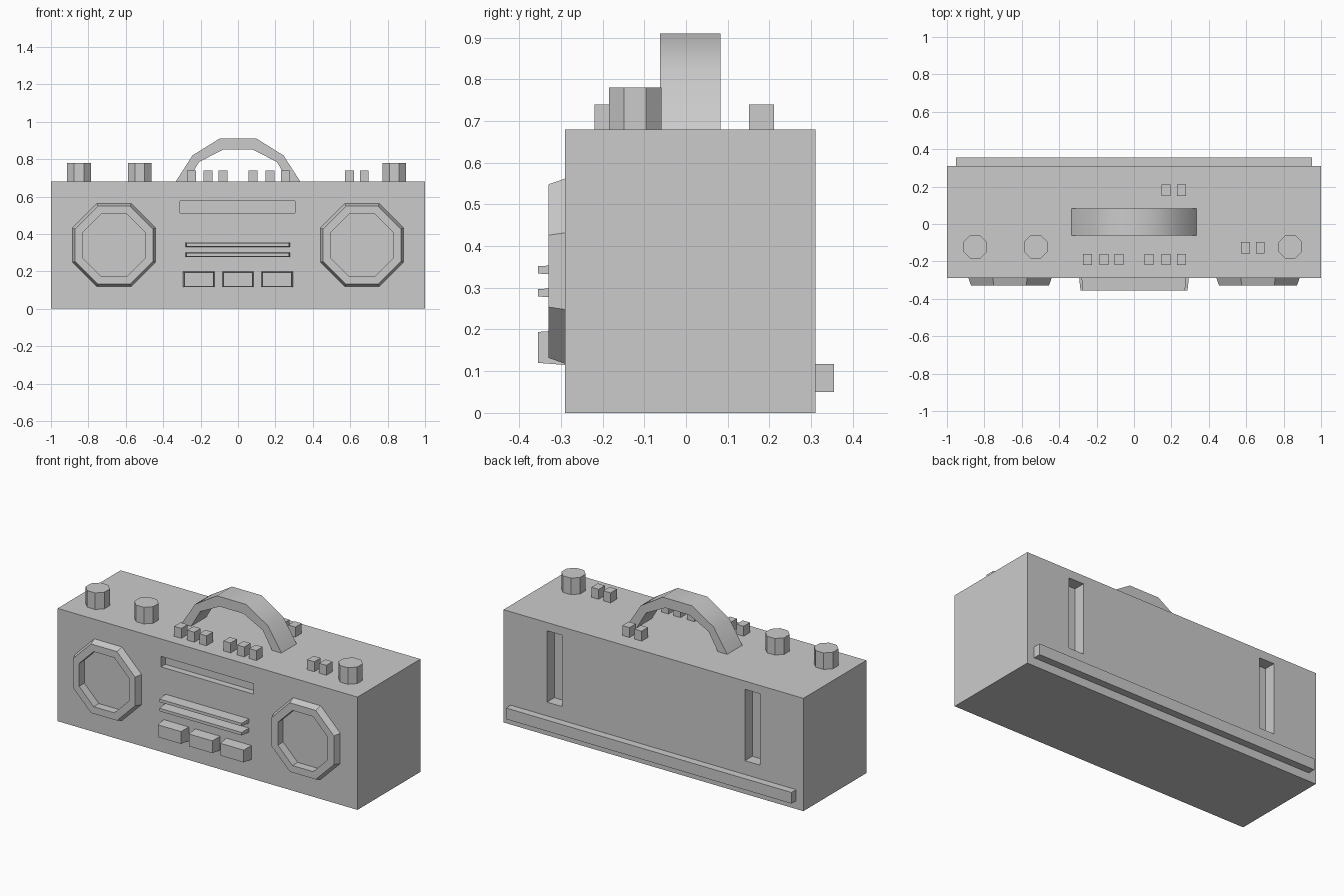
import bpy, bmesh, math

if "Cube" in bpy.data.objects:
    bpy.data.objects.remove(bpy.data.objects["Cube"])


def finish(name, bm):
    bmesh.ops.recalc_face_normals(bm, faces=bm.faces)
    me = bpy.data.meshes.new(name)
    bm.to_mesh(me)
    bm.free()
    ob = bpy.data.objects.new(name, me)
    bpy.context.collection.objects.link(ob)
    return ob


def loft(name, loops, closed=False):
    """Skin consecutive loops of points; cap the ends unless closed."""
    bm = bmesh.new()
    rings = [[bm.verts.new(p) for p in lp] for lp in loops]
    pairs = list(zip(rings, rings[1:]))
    if closed:
        pairs.append((rings[-1], rings[0]))
    else:
        bm.faces.new(rings[0])
        bm.faces.new(rings[-1])
    n = len(rings[0])
    for a, b in pairs:
        for i in range(n):
            j = (i + 1) % n
            bm.faces.new((a[i], a[j], b[j], b[i]))
    return finish(name, bm)


def rect(x0, x1, z0, z1, y, dx=0, dz=0):
    return [(x0 + dx, y, z0 + dz), (x1 - dx, y, z0 + dz),
            (x1 - dx, y, z1 - dz), (x0 + dx, y, z1 - dz)]


def box(name, x0, x1, y0, y1, z0, z1, dx=0, dz=0):
    """Box whose front (y0) end may be tapered by dx, dz."""
    return loft(name, [rect(x0, x1, z0, z1, y0, dx, dz), rect(x0, x1, z0, z1, y1)])


def octagon(apothem):
    r = apothem / math.cos(math.pi / 8)
    return [(r * math.cos(math.pi * (i + .5) / 4), r * math.sin(math.pi * (i + .5) / 4))
            for i in range(8)]


def oct_front(cx, apothem, y):
    return [(cx + u, y, 0.34 + v) for u, v in octagon(apothem)]


def oct_top(cx, cy, apothem, z):
    return [(cx + u, cy + v, z) for u, v in octagon(apothem)]


# Body with recesses: display slot, speaker wells, two rear slots
body = box("body", -1, 1, -0.29, 0.31, 0, 0.68)
cutters = [box("display_cutter", -0.31, 0.305, -0.4, -0.25, 0.512, 0.575)]
for s in (-1, 1):
    cutters.append(loft("speaker_cutter", [oct_front(s * 0.663, 0.166, -0.4),
                                           oct_front(s * 0.663, 0.166, -0.28)]))
    cutters.append(box("rear_slot_cutter", s * 0.66 - 0.05, s * 0.66 + 0.05,
                       0.24, 0.4, 0.20, 0.63))
bpy.context.view_layer.objects.active = body
for c in cutters:
    c.hide_render = True
    m = body.modifiers.new("recess", 'BOOLEAN')
    m.operation, m.solver, m.object = 'DIFFERENCE', 'EXACT', c
    bpy.ops.object.modifier_apply(modifier=m.name)
    bpy.data.objects.remove(c)

# Bevelled octagonal speaker rims
for s in (-1, 1):
    profile = [(0.222, -0.29), (0.208, -0.33), (0.166, -0.33), (0.166, -0.29)]
    loft("speaker_rim", [oct_front(s * 0.663, a, y) for a, y in profile], closed=True)

# Front bars and keys
for z in (0.288, 0.343):
    box("front_bar", -0.28, 0.277, -0.355, -0.29, z - 0.012, z + 0.012, 0.004, 0.003)
for x in (-0.209, 0, 0.209):
    box("front_key", x - 0.084, x + 0.084, -0.355, -0.29, 0.115, 0.199, 0.007, 0.005)

# Rear bar
box("rear_bar", -0.952, 0.952, 0.31, 0.355, 0.05, 0.117)

# Top knobs
for x in (-0.85, -0.525, 0.836):
    loft("knob", [oct_top(x, -0.122, 0.063, z) for z in (0.68, 0.78)])

# Small top buttons
rows = [(-0.19, (-0.248, -0.161, -0.08, 0.081, 0.172, 0.253)),
        (-0.127, (0.595, 0.675)), (0.181, (0.172, 0.253))]
for y, xs in rows:
    for x in xs:
        box("top_button", x - 0.024, x + 0.024, y - 0.03, y + 0.03, 0.68, 0.74)

# Arched carry handle: cross-section swept along matching outer and inner arcs
outer = [(-0.333, 0.68), (-0.243, 0.82), (-0.098, 0.91)]
inner = [(-0.27, 0.68), (-0.208, 0.785), (-0.08, 0.85)]
outer += [(-x, z) for x, z in reversed(outer)]
inner += [(-x, z) for x, z in reversed(inner)]
handle = loft("handle", [[(ox, -0.062, oz), (ox, 0.083, oz), (ix, 0.083, iz), (ix, -0.062, iz)]
                         for (ox, oz), (ix, iz) in zip(outer, inner)])
bpy.ops.object.select_all(action='DESELECT')
handle.select_set(True)
bpy.context.view_layer.objects.active = handle
bpy.ops.object.shade_smooth_by_angle(angle=math.radians(40))
